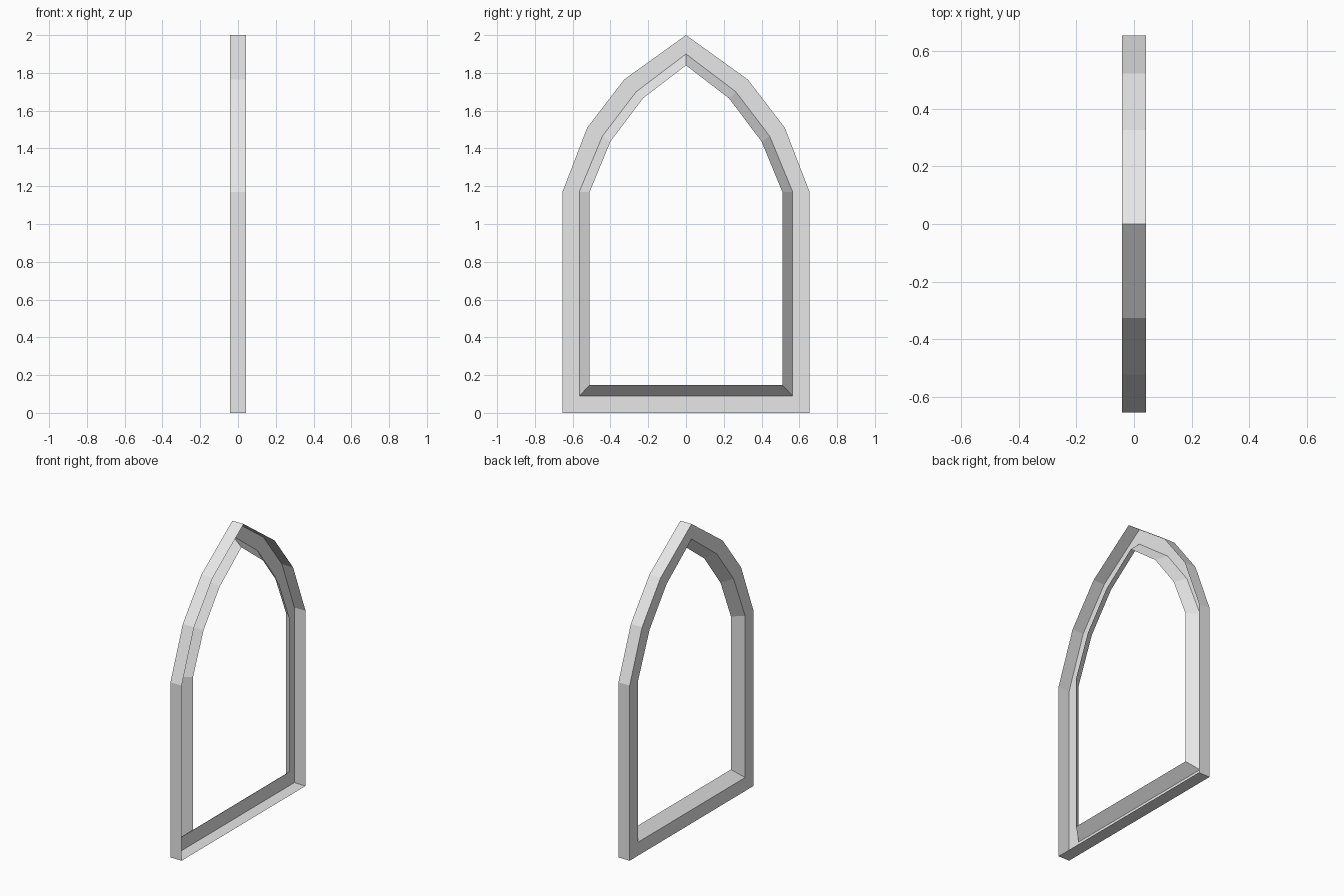
import bpy
import bmesh

cube = bpy.data.objects.get("Cube")
if cube:
    bpy.data.objects.remove(cube)

HALF_DEPTH = 0.0415
LIP_X = 0.025

stone = bpy.data.materials.new("light_grey")
stone.use_nodes = True
colour = (0.8, 0.8, 0.8, 1)
stone.diffuse_color = colour
stone.node_tree.nodes["Principled BSDF"].inputs["Base Color"].default_value = colour

# Half profiles (y, z) of the pointed arch, from the sill up to the apex
outer = [(0.654, 0), (0.654, 1.17), (0.523, 1.51), (0.327, 1.765), (0, 2)]
opening = [(0.565, 0.09), (0.565, 1.17), (0.443, 1.465), (0.264, 1.70), (0, 1.90)]
lip = [(0.51, 0.147), (0.51, 1.17), (0.40, 1.437), (0.228, 1.665), (0, 1.84)]


def arch_loop(bm, half, x):
    """Mirror a half profile into a closed loop of vertices."""
    full = half + [(-y, z) for y, z in reversed(half[:-1])]
    return [bm.verts.new((x, y, z)) for y, z in full]


# Open-backed frame: outer wall, flat face, then a splayed reveal
bm = bmesh.new()
loops = [
    arch_loop(bm, outer, HALF_DEPTH),
    arch_loop(bm, outer, -HALF_DEPTH),
    arch_loop(bm, opening, -HALF_DEPTH),
    arch_loop(bm, lip, LIP_X),
]
for a, b in zip(loops, loops[1:]):
    for i in range(len(a)):
        j = (i + 1) % len(a)
        bm.faces.new((a[i], a[j], b[j], b[i]))
bm.normal_update()
# Point the flat face away from the open side
if bm.faces[:][len(loops[0])].normal.x > 0:
    bmesh.ops.reverse_faces(bm, faces=bm.faces[:])

mesh = bpy.data.meshes.new("arched_window_frame")
bm.to_mesh(mesh)
bm.free()
mesh.materials.append(stone)
frame = bpy.data.objects.new("arched_window_frame", mesh)
bpy.context.collection.objects.link(frame)
